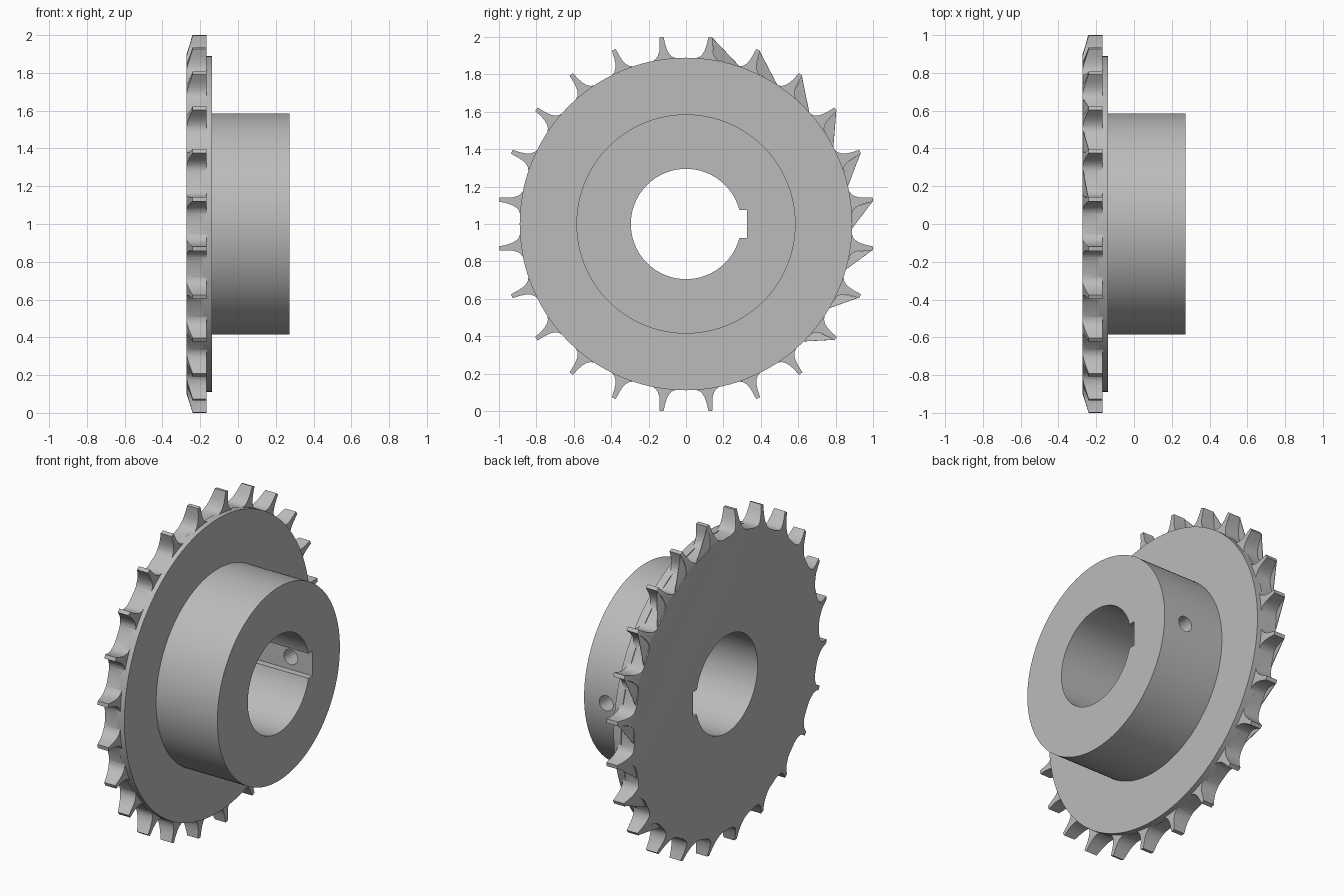
import bpy, bmesh
from math import sin, cos, pi, radians
from mathutils import Matrix

if "Cube" in bpy.data.objects:
    bpy.data.objects.remove(bpy.data.objects["Cube"])

STEEL = (0.5, 0.5, 0.5, 1)
TEETH = 24
PITCH = 360 / TEETH
BACK, RIM, PLATE, END = -0.273, -0.167, -0.138, 0.272
steel = bpy.data.materials.new("grey steel")
steel.use_nodes = True
steel.diffuse_color = STEEL
steel.node_tree.nodes["Principled BSDF"].inputs["Base Color"].default_value = STEEL


def polar(x, r, deg):
    a = radians(deg)
    return (x, r * sin(a), 1 + r * cos(a))


def finish(name, bm):
    bmesh.ops.recalc_face_normals(bm, faces=bm.faces)
    mesh = bpy.data.meshes.new(name)
    bm.to_mesh(mesh)
    bm.free()
    mesh.materials.append(steel)
    obj = bpy.data.objects.new(name, mesh)
    bpy.context.collection.objects.link(obj)
    return obj


def lathe(name, profile, n=144):
    """Closed solid turned around the axle from (x, radius) pairs."""
    bm = bmesh.new()
    rings = [[bm.verts.new(polar(x, r, 360 * i / n)) for i in range(n)] for x, r in profile]
    for a, b in zip(rings, rings[1:]):
        for i in range(n):
            j = (i + 1) % n
            bm.faces.new((a[i], a[j], b[j], b[i]))
    bm.faces.new(rings[0])
    bm.faces.new(rings[-1])
    return finish(name, bm)


def combine(obj, tool, operation):
    mod = obj.modifiers.new(operation, 'BOOLEAN')
    mod.operation, mod.solver, mod.object = operation, 'EXACT', tool
    bpy.context.view_layer.objects.active = obj
    bpy.ops.object.modifier_apply(modifier=mod.name)
    bpy.data.objects.remove(tool)


def smooth(obj):
    bpy.ops.object.select_all(action='DESELECT')
    obj.select_set(True)
    bpy.context.view_layer.objects.active = obj
    bpy.ops.object.shade_smooth_by_angle(angle=radians(25))


# Toothed ring: one concave flank, mirrored and repeated, then extruded
flank = [(7.5, 0.884), (5.5, 0.884), (3.9, 0.889), (2.7, 0.899), (1.9, 0.914),
         (1.3, 0.935), (0.9, 0.965), (0.65, 1.008)]
tooth = [(-a, r) for a, r in flank] + [(a, r) for a, r in reversed(flank[1:])]
bm = bmesh.new()
outline = [bm.verts.new(polar(BACK, r, (k + 0.5) * PITCH + a))
           for k in range(TEETH) for a, r in tooth]
face = bm.faces.new(outline)
ext = bmesh.ops.extrude_face_region(bm, geom=[face])
bmesh.ops.translate(bm, vec=(RIM - BACK, 0, 0),
                    verts=[v for v in ext["geom"] if isinstance(v, bmesh.types.BMVert)])
sprocket = finish("sprocket", bm)

# Conical bevel on the outer side of the teeth
combine(sprocket, lathe("bevel_envelope", [(BACK - 0.01, 0.868), (-0.24, 1.008),
                                           (-0.23, 1.05), (0, 1.05)]), 'INTERSECT')

# Plate and hub
combine(sprocket, lathe("hub", [(BACK + 0.02, 0.5), (BACK + 0.02, 0.8), (RIM - 0.02, 0.8),
                                (RIM - 0.02, 0.889), (PLATE, 0.889),
                                (PLATE, 0.586), (END, 0.586)]), 'UNION')

# Bore, keyway and set screw hole
combine(sprocket, lathe("bore_cutter", [(-1, 0.295), (1, 0.295)], 96), 'DIFFERENCE')

bm = bmesh.new()
bmesh.ops.create_cube(bm, size=1, matrix=Matrix.Translation((0, 0.225, 1))
                      @ Matrix.Diagonal((2, 0.2, 0.15, 1)))
combine(sprocket, finish("keyway_cutter", bm), 'DIFFERENCE')

bm = bmesh.new()
bmesh.ops.create_cone(bm, cap_ends=True, segments=32, radius1=0.046, radius2=0.046, depth=0.6,
                      matrix=Matrix.Translation((0.125, 0.5, 1)) @ Matrix.Rotation(pi / 2, 4, 'X'))
combine(sprocket, finish("screw_hole_cutter", bm), 'DIFFERENCE')
smooth(sprocket)

# Thin bevel webs trailing some of the teeth, shrinking around the rim
bm = bmesh.new()
for k in range(9):
    a = (k + 0.5) * PITCH
    bm.faces.new([bm.verts.new(p) for p in (
        polar(-0.24, 1.006, a + 0.5), polar(BACK + 0.004, 0.895, a + 2),
        polar(BACK + 0.004, 0.888, a + 11.5 - 0.5 * k))])
webs = finish("bevel_webs", bm)
webs.modifiers.new("thickness", 'SOLIDIFY').thickness = 0.003
